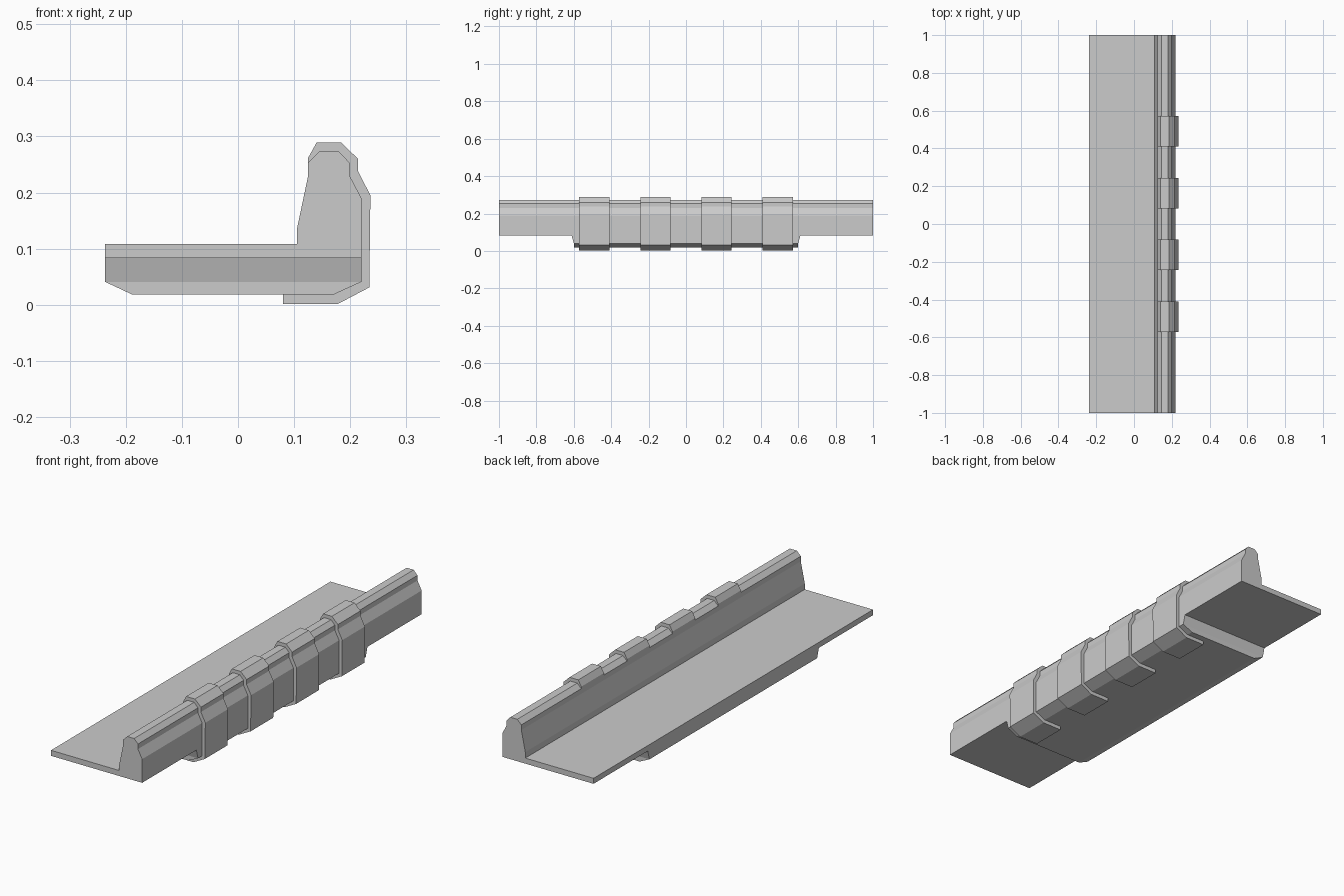
import bpy, bmesh

if "Cube" in bpy.data.objects:
    bpy.data.objects.remove(bpy.data.objects["Cube"])

# Cross-sections in (x, z)
RAIL = [(-.237, .083), (-.237, .108), (.105, .108), (.105, .135), (.125, .23),
        (.125, .253), (.145, .273), (.18, .273), (.199, .253), (.199, .23),
        (.22, .19), (.22, .083)]
KEEL = [(-.237, .083), (-.237, .041), (-.188, .018), (.17, .018), (.22, .041), (.22, .083)]
STRAP_OUT = [(.08, .018), (.08, .001), (.177, .001), (.234, .031), (.236, .195),
             (.214, .238), (.214, .26), (.184, .289), (.14, .289), (.125, .262)]
STRAP_IN = [(.125, .253), (.145, .272), (.179, .272), (.198, .253), (.198, .23),
            (.219, .19), (.219, .042), (.17, .019)]


def ring(bm, profile, y):
    return [bm.verts.new((x, y, z)) for x, z in profile]


def bridge(bm, a, b, closed=True):
    n = len(a)
    return [bm.faces.new((a[i], a[(i + 1) % n], b[(i + 1) % n], b[i]))
            for i in range(n if closed else n - 1)]


def finish(bm, name):
    bmesh.ops.remove_doubles(bm, verts=bm.verts, dist=1e-5)
    bmesh.ops.recalc_face_normals(bm, faces=bm.faces)
    mesh = bpy.data.meshes.new(name)
    bm.to_mesh(mesh)
    bm.free()
    obj = bpy.data.objects.new(name, mesh)
    bpy.context.collection.objects.link(obj)
    return obj


# Ledge and upright rail, open underneath where the keel joins
bm = bmesh.new()
rings = [ring(bm, RAIL, y) for y in (-1, -.612, .612, 1)]
for i in range(3):
    bridge(bm, rings[i], rings[i + 1], closed=(i != 1))
bm.faces.new(rings[0])
bm.faces.new(rings[3])

# Keel under the middle, with slightly slanted ends
ends = []
for s in (-1, 1):
    r = [bm.verts.new((x, s * (.612 if z > .08 else .6), z)) for x, z in KEEL]
    bm.faces.new((r[0], r[1], r[4], r[5]))
    bm.faces.new(r[1:5])
    ends.append(r)
bridge(bm, ends[0], ends[1], closed=False)
finish(bm, "rail_body")

# Four straps wrapped around the rail
for i, yc in enumerate((-.49, -.163, .163, .49)):
    bm = bmesh.new()
    a = ring(bm, STRAP_OUT + STRAP_IN, yc - .081)
    b = ring(bm, STRAP_OUT + STRAP_IN, yc + .081)
    bridge(bm, a, b)
    bm.faces.new(a)
    bm.faces.new(b)
    finish(bm, f"strap_{i + 1}")
